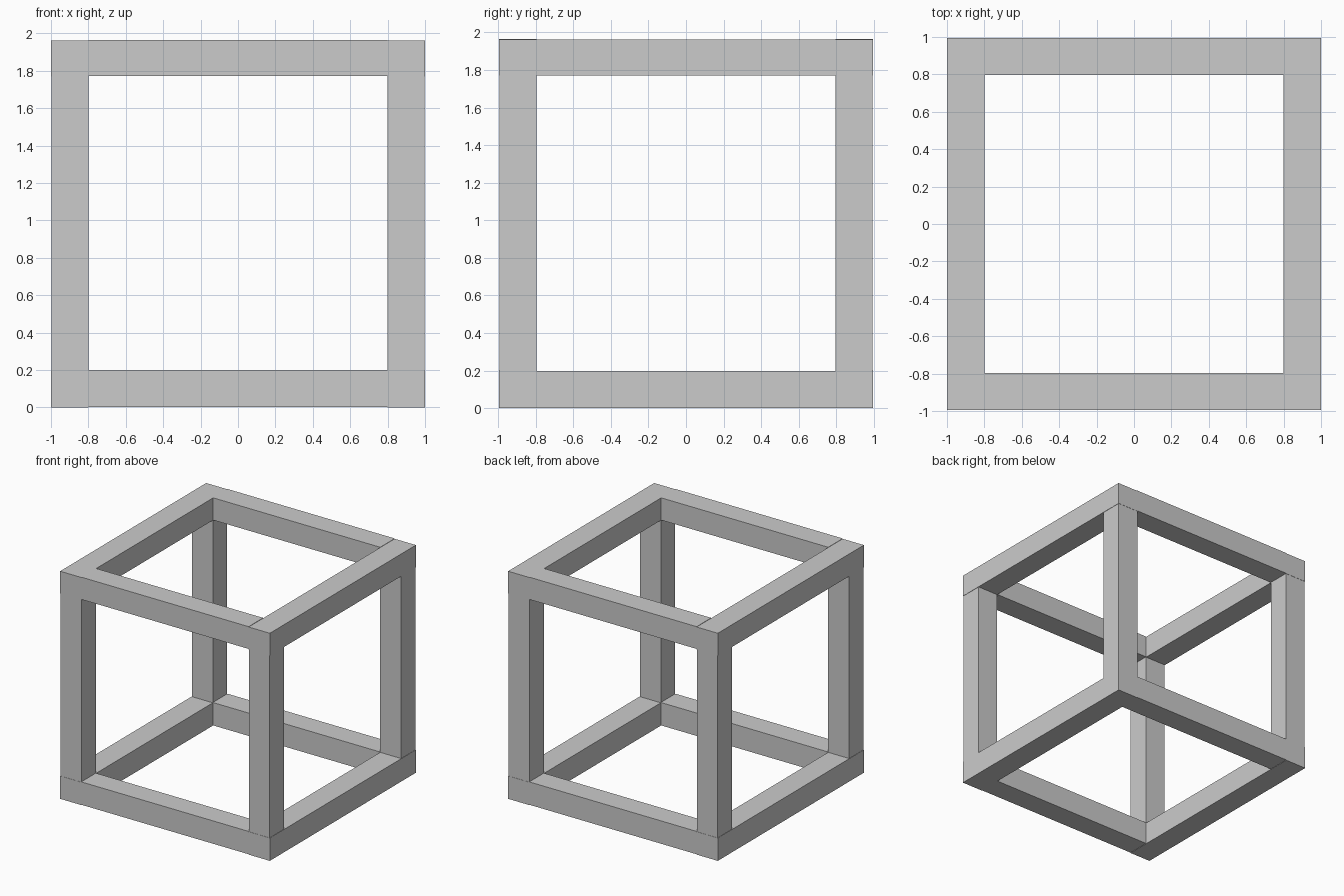
import bpy

if "Cube" in bpy.data.objects:
    bpy.data.objects.remove(bpy.data.objects["Cube"])


def bar(name, x, y, z):
    """Square timber given by its (min, max) range on each axis."""
    bpy.ops.mesh.primitive_cube_add(
        size=1, location=[(a + b) / 2 for a, b in (x, y, z)])
    ob = bpy.context.object
    ob.name = name
    ob.scale = [b - a for a, b in (x, y, z)]
    bpy.ops.object.transform_apply(location=False, rotation=False, scale=True)
    return ob


def span(side, inner, outer):
    """Range between inner and outer on the chosen side of the centre."""
    return tuple(sorted((side * inner, side * outer)))


levels = {"bottom": (0.0, 0.197), "top": (1.77, 1.962)}

# Horizontal rails of the bottom and top frames
for level, (z0, z1) in levels.items():
    for side, name in ((-1, "left"), (1, "right")):
        bar(f"{level}_{name}_rail", span(side, 0.798, 1.0), (-0.995, 0.995), (z0, z1))
    for side, name in ((-1, "front"), (1, "back")):
        bar(f"{level}_{name}_rail", (-0.798, 0.798), span(side, 0.797, 0.995),
            (z0 + 0.003, z1 + 0.003))

# Upright corner posts
for sx, xn in ((-1, "left"), (1, "right")):
    for sy, yn in ((-1, "front"), (1, "back")):
        bar(f"{yn}_{xn}_post", span(sx, 0.798, 0.997), span(sy, 0.797, 0.993),
            (0.197, 1.77))
